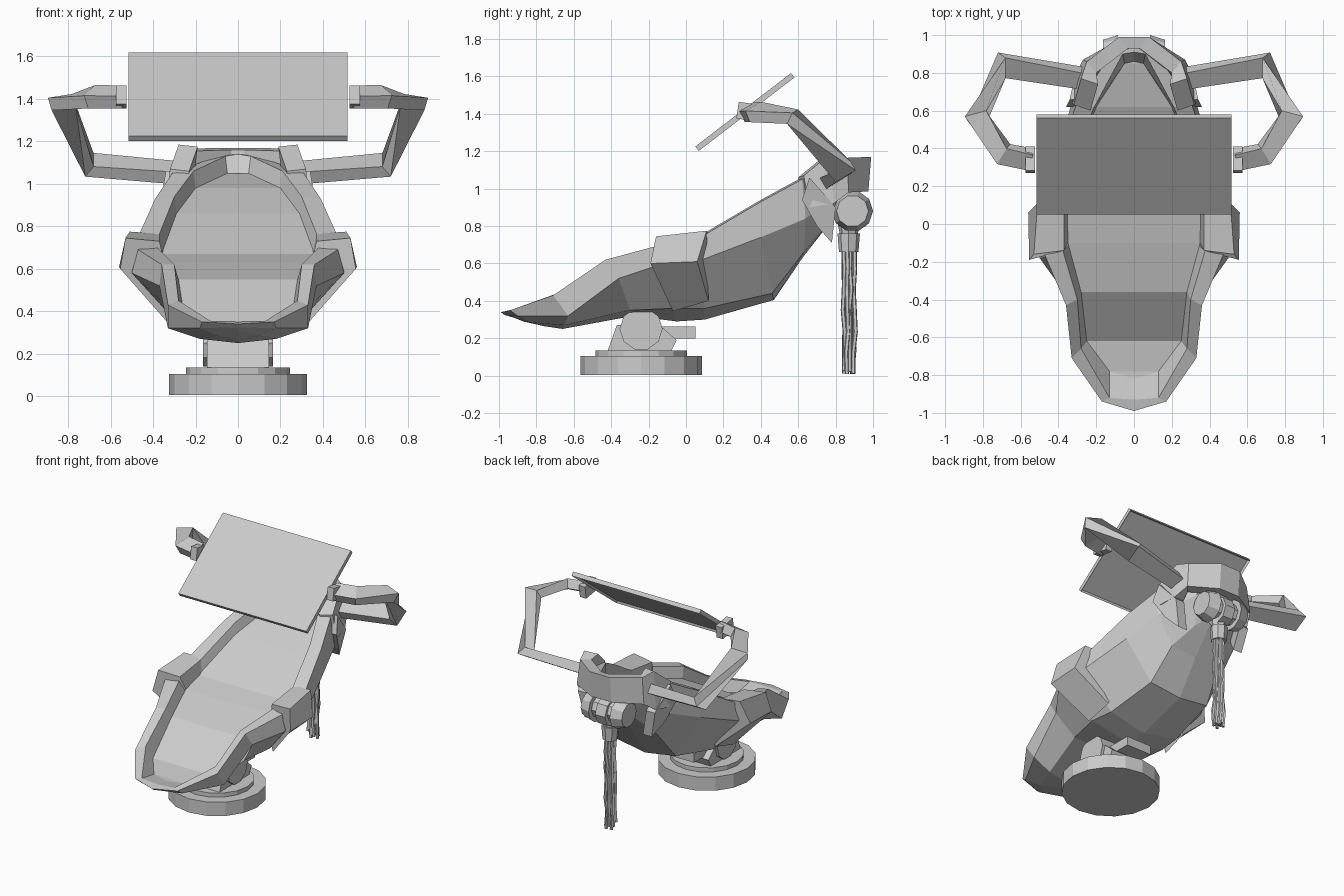
import bpy, bmesh, math, random
from mathutils import Vector, Matrix

if "Cube" in bpy.data.objects:
    bpy.data.objects.remove(bpy.data.objects["Cube"])

random.seed(4)


def finish(name, bm, mirror=False):
    bmesh.ops.recalc_face_normals(bm, faces=bm.faces)
    me = bpy.data.meshes.new(name)
    bm.to_mesh(me)
    bm.free()
    ob = bpy.data.objects.new(name, me)
    bpy.context.collection.objects.link(ob)
    if mirror:
        m = ob.modifiers.new("mirror", 'MIRROR')
        m.merge_threshold = 0.002
    return ob


def loft(name, rows, mirror=False, closed=False, caps=False):
    """Skin a list of equally long point rows."""
    bm = bmesh.new()
    vs = [[bm.verts.new(p) for p in r] for r in rows]
    n = len(rows[0])
    for a, b in zip(vs, vs[1:]):
        for i in range(n if closed else n - 1):
            j = (i + 1) % n
            bm.faces.new((a[i], a[j], b[j], b[i]))
    if caps:
        bm.faces.new(vs[0])
        bm.faces.new(vs[-1])
    if not closed:
        bmesh.ops.remove_doubles(bm, verts=bm.verts, dist=0.0005)
    return finish(name, bm, mirror)


def cyl(name, loc, r1, r2, h, sides=16, axis='Z', mirror=False):
    bm = bmesh.new()
    rot = Matrix.Rotation(math.pi / 2, 4, 'Y') if axis == 'X' else Matrix()
    bmesh.ops.create_cone(bm, cap_ends=True, segments=sides, radius1=r1, radius2=r2,
                          depth=h, matrix=Matrix.Translation(loc) @ rot)
    return finish(name, bm, mirror)


def box(name, loc, size, tilt=0, mirror=False):
    bm = bmesh.new()
    m = Matrix.Translation(loc) @ Matrix.Rotation(tilt, 4, 'X') @ Matrix.Diagonal((*size, 1))
    bmesh.ops.create_cube(bm, size=1, matrix=m)
    return finish(name, bm, mirror)


def tube(name, pts, w, h, mirror=False, sides=4):
    """Sweep a rectangular or n-sided section along a path."""
    rows = []
    for i, p in enumerate(pts):
        p = Vector(p)
        d0 = (p - Vector(pts[i - 1])).normalized() if i else Vector()
        d1 = (Vector(pts[i + 1]) - p).normalized() if i < len(pts) - 1 else Vector()
        t = (d0 + d1).normalized()
        s = t.cross(Vector((0, -0.6, 1) if abs(t.z) < 0.9 else (0, 1, 0))).normalized()
        u = s.cross(t)
        k = 1 / max(0.6, t.dot(d1 if i == 0 else d0))
        rows.append([p + s * w * k * math.cos(a) * 1.41 + u * h * math.sin(a) * 1.41
                     for a in [(j + 0.5) * 2 * math.pi / sides for j in range(sides)]])
    return loft(name, rows, mirror, closed=True, caps=True)


# Swivel base
cyl("base_disc", (0, -0.24, 0.055), 0.325, 0.325, 0.1)
cyl("base_ring", (0, -0.24, 0.12), 0.245, 0.245, 0.03)
bracket = [(-0.42, 0.13), (-0.37, 0.27), (-0.14, 0.27), (-0.05, 0.19), (-0.08, 0.13)]
loft("base_bracket", [[(x, y, z) for y, z in bracket] for x in (-0.145, 0.145)],
     closed=True, caps=True)
cyl("base_pivot", (0, -0.24, 0.25), 0.115, 0.115, 0.33, 10, 'X')
box("base_arm", (0, -0.05, 0.23), (0.2, 0.2, 0.065))

# Lounge shell: lengthwise lines from keel over rim to seat floor
keel = [(0, -.87, .29), (0, -.76, .265), (0, -.66, .25), (0, -.28, .32), (0, -.05, .29),
        (0, .1, .3), (0, .47, .405), (0, .63, .64), (0, .74, .78), (0, .8, .85)]
belly = [(0, -.92, .31), (.1, -.84, .285), (.18, -.65, .27), (.26, -.3, .35), (.3, -.07, .36),
         (.28, .1, .36), (.24, .46, .44), (.2, .63, .66), (.1, .75, .8), (0, .82, .88)]
crease = [(0, -.97, .325), (.18, -.9, .32), (.33, -.63, .32), (.37, -.36, .52), (.5, -.18, .58),
          (.5, .06, .61), (.40, .4, .74), (.33, .64, .84), (.15, .82, .98), (0, .86, 1)]
rim = [(0, -.99, .34), (.17, -.94, .35), (.33, -.71, .43), (.36, -.43, .62), (.47, -.17, .69),
       (.48, .06, .73), (.39, .4, .93), (.31, .62, 1.05), (.1, .93, 1.13), (0, .96, 1.14)]
lip = [(0, -.93, .35), (.13, -.92, .355), (.28, -.66, .45), (.30, -.4, .62), (.38, -.13, .7),
       (.38, .06, .74), (.3, .4, .94), (.21, .62, 1.06), (.06, .9, 1.13), (0, .91, 1.14)]
floor = [(0, -.82, .33), (.13, -.78, .33), (.25, -.62, .355), (.28, -.36, .55), (.35, -.1, .63),
         (.36, .06, .67), (.29, .38, .86), (.2, .62, .98), (.05, .85, 1.05), (0, .86, 1.05)]
mid = [(0, y, z) for x, y, z in floor]
loft("lounge_shell", [keel, belly, crease, rim, lip, floor, mid], mirror=True)

# Side belts wrapping the rim
front = [(.35, -.1, .63), (.37, -.14, .73), (.53, -.16, .745), (.555, -.19, .6),
         (.33, -.07, .345), (.3, -.06, .42)]
back = [(.35, .1, .67), (.37, .12, .765), (.51, .11, .775), (.56, .06, .61),
        (.32, .12, .4), (.3, .12, .46)]
loft("side_belt", [front, back], mirror=True, closed=True, caps=True)

# Head collar: outer top / outer bottom pairs swept round the back
top = [(.32, .63, 1.07), (.28, .77, 1.185), (.25, .86, 1.165), (.08, .99, 1.17)]
low = [(.34, .66, .9), (.31, .79, .92), (.27, .87, .98), (.08, .975, .985)]
half = []
for (a, b, c), (d, e, f) in zip(top, low):
    s = Vector((.09, .03)) if b < .8 else Vector((.05, .06))
    half.append([(a, b, c), (a - s.x, b - s.y, c - .01), (d - s.x, e - s.y, f), (d, e, f)])
half_l = [[(-x, y, z) for x, y, z in r] for r in reversed(half)]
loft("head_collar", half + half_l, closed=True, caps=True)
flap = [(.36, .62, .94), (.34, .66, 1.06), (.31, .8, .9), (.27, .78, .71), (.32, .7, .8)]
loft("collar_flap", [flap, [(x - .07, y, z) for x, y, z in flap]],
     mirror=True, closed=True, caps=True)

# Handlebars and their panel clamps
bar = [(.26, .77, 1.05), (.70, .84, 1.09), (.83, .57, 1.385), (.69, .37, 1.41), (.54, .34, 1.41)]
tube("handlebar", bar, .05, .034, mirror=True)
box("panel_clamp", (.55, .34, 1.41), (.05, .13, .09), -.15, mirror=True)

# Tilted panel with a recessed underside
panel = box("panel", (0, 0, 0), (1.03, .645, .03))
bm = bmesh.new()
bm.from_mesh(panel.data)
under = [f for f in bm.faces if f.normal.z < -.9]
bmesh.ops.inset_region(bm, faces=under, thickness=.015, depth=0)
bmesh.ops.translate(bm, verts=under[0].verts, vec=(0, 0, .015))
bm.to_mesh(panel.data)
bm.free()
panel.location = (0, .315, 1.41)
panel.rotation_euler.x = math.radians(37.5)

# Rear roller with end knobs
cyl("rear_roller", (0, .89, .88), .075, .075, .24, 8, 'X')
cyl("roller_knob", (.125, .89, .88), .11, .085, .08, 10, 'X', mirror=True)
cyl("roller_hub", (0, .89, .87), .1, .1, .08, 8, 'X')

# Tassel: cap plus loose strands
cyl("tassel_neck", (0, .87, .78), .045, .06, .08, 8)
cyl("tassel_cap", (0, .87, .71), .052, .06, .1, 8)
for i in range(14):
    a, r = i * 2.4, .036 * math.sqrt((i + .5) / 14)
    x, y = r * math.cos(a), .87 + r * math.sin(a)
    end = random.uniform(.008, .06)
    pts = []
    for k in range(7):
        t = k / 6
        j = .007 if k else 0
        pts.append((x + random.uniform(-j, j), y + random.uniform(-j, j),
                    .68 + (end - .68) * t))
    tube("tassel_strand", pts, .0085, .0085, sides=5)
